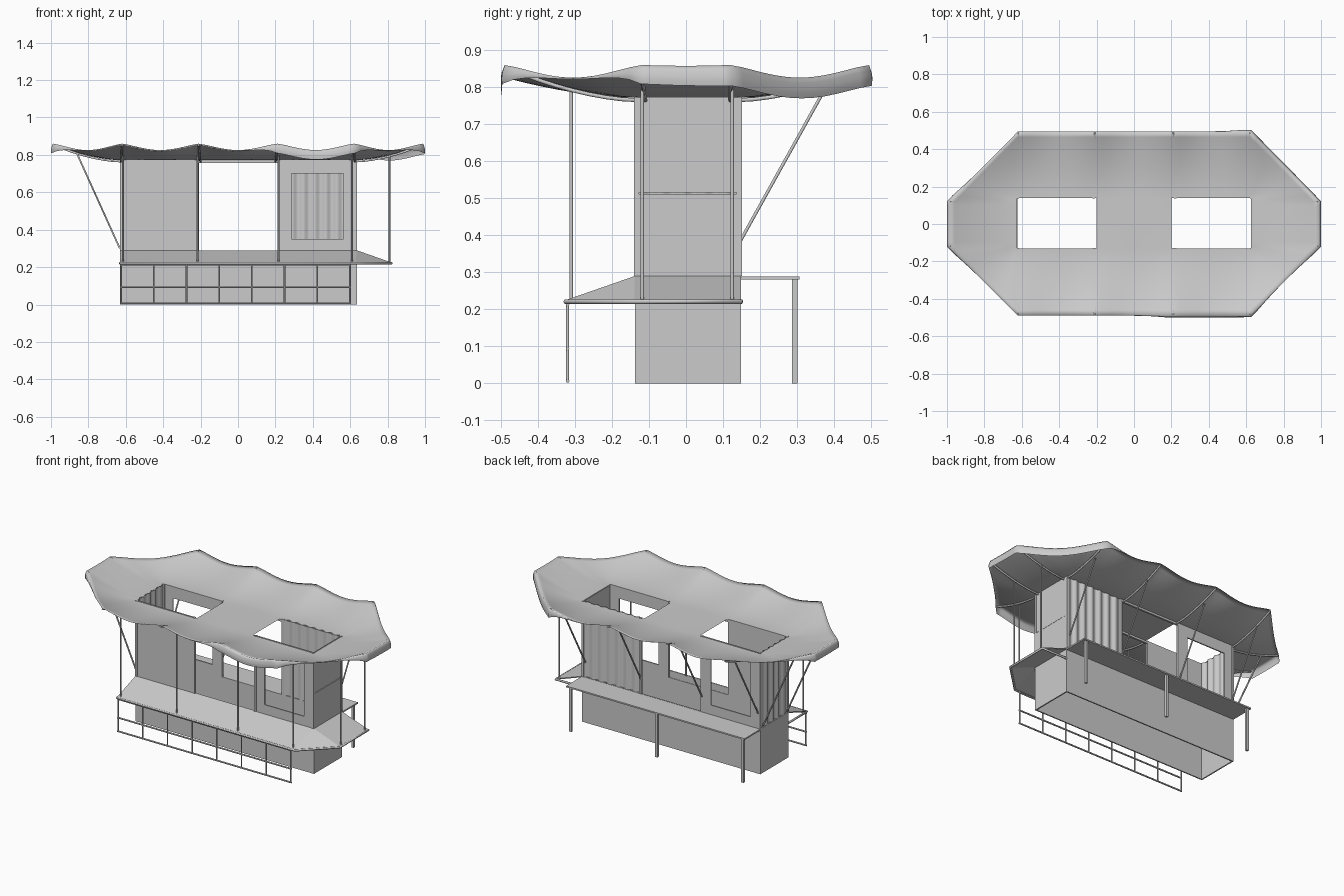
import bpy, bmesh, math
from mathutils import Vector

if "Cube" in bpy.data.objects:
    bpy.data.objects.remove(bpy.data.objects["Cube"])


def make(name, verts, faces, smooth=False):
    me = bpy.data.meshes.new(name)
    me.from_pydata([tuple(v) for v in verts], [], faces)
    bm = bmesh.new()
    bm.from_mesh(me)
    bmesh.ops.remove_doubles(bm, verts=bm.verts, dist=1e-5)
    if smooth:
        for f in bm.faces:
            f.smooth = True
    bm.to_mesh(me)
    bm.free()
    ob = bpy.data.objects.new(name, me)
    bpy.context.collection.objects.link(ob)
    return ob


def box(name, x0, x1, y0, y1, z0, z1):
    v = [(x, y, z) for x in (x0, x1) for y in (y0, y1) for z in (z0, z1)]
    f = [(0, 1, 3, 2), (4, 6, 7, 5), (0, 4, 5, 1), (2, 3, 7, 6), (0, 2, 6, 4), (1, 5, 7, 3)]
    return make(name, v, f)


def tube(name, pts, r=0.005):
    cu = bpy.data.curves.new(name, 'CURVE')
    cu.dimensions = '3D'
    cu.bevel_depth = r
    cu.bevel_resolution = 1
    cu.use_fill_caps = True
    sp = cu.splines.new('POLY')
    sp.points.add(len(pts) - 1)
    for p, c in zip(sp.points, pts):
        p.co = (*c, 1)
    ob = bpy.data.objects.new(name, cu)
    bpy.context.collection.objects.link(ob)
    return ob


X0, X1, Y0, Y1 = -0.63, 0.635, -0.138, 0.148
T = 0.008
WZ0, WZ1 = 0.29, 0.775

# hollow base, open above and below
box("base_front", X0, X1, Y0, Y0 + T, 0, 0.29)
box("base_back", X0, X1, Y1 - T, Y1, 0, 0.29)
box("base_left", X0, X0 + T, Y0 + T, Y1 - T, 0, 0.29)
box("base_right", X1 - T, X1, Y0 + T, Y1 - T, 0, 0.29)


# booth walls: solid, framed window, corrugated
def window_wall(name, x0, x1, y0, y1):
    a, b = x0 + 0.07, x1 - 0.07
    box(name + "_sill", x0, x1, y0, y1, WZ0, 0.35)
    box(name + "_head", x0, x1, y0, y1, 0.70, WZ1)
    box(name + "_jamb_a", x0, a, y0, y1, 0.35, 0.70)
    box(name + "_jamb_b", b, x1, y0, y1, 0.35, 0.70)


def corrugated(name, a, b, waves):
    a, b = Vector(a), Vector(b)
    n = waves * 8
    d = (b - a).normalized()
    nor = Vector((d.y, -d.x, 0)) * 0.006
    verts, faces = [], []
    for i in range(n + 1):
        p = a.lerp(b, i / n) + nor * math.sin(2 * math.pi * waves * i / n)
        verts += [(p.x, p.y, WZ0), (p.x, p.y, WZ1)]
    for i in range(n):
        faces.append((2 * i, 2 * i + 2, 2 * i + 3, 2 * i + 1))
    make(name, verts, faces, True)


box("left_booth_front_wall", X0, -0.21, Y0, Y0 + T, WZ0, WZ1)
window_wall("left_booth_back_wall", X0, -0.21, Y1 - T, Y1)
window_wall("right_booth_front_wall", 0.215, X1, Y0, Y0 + T)
corrugated("right_booth_back_wall", (X1, Y1 - 0.006, 0), (0.215, Y1 - 0.006, 0), 7)
corrugated("left_end_wall", (X0 + 0.006, Y1, 0), (X0 + 0.006, Y0, 0), 5)
box("right_end_wall_lower", X1 - T, X1, Y0, Y1, WZ0, 0.512)
box("right_end_wall_upper", X1 - T, X1 - 0.002, Y0, Y1, 0.515, WZ1)

# booth corner posts and gap beams
for x in (X0 + 0.007, -0.215, 0.22, X1 - 0.007):
    for y in (Y0 + 0.004, Y1 - 0.004):
        box("wall_post", x - 0.007, x + 0.007, y - 0.007, y + 0.007, WZ0, WZ1)
for y in (Y0 + 0.004, Y1 - 0.004):
    box("gap_beam", -0.21, 0.215, y - 0.006, y + 0.006, 0.757, 0.77)

# sloped counter wrapping the front and the right end
top = [(X0, Y0, 0.29), (X1, Y0, 0.29), (X1, Y1, 0.29),
       (0.82, Y1, 0.225), (0.82, -0.14, 0.225), (0.63, -0.325, 0.225), (X0, -0.325, 0.225)]
shelf = make("sloped_counter", top, [(0, 6, 5, 1), (1, 5, 4), (1, 4, 3, 2)])
m = shelf.modifiers.new("thickness", 'SOLIDIFY')
m.thickness = 0.006
tube("counter_rim", [(x, y, 0.221) for x, y, z in (top[2], top[3], top[4], top[5], top[6], top[0])], 0.007)

# flat back counter with three legs
box("back_counter", X0, X1, Y1, 0.307, 0.28, 0.289)
for x in (-0.61, 0, 0.61):
    box("back_counter_leg", x - 0.008, x + 0.008, 0.287, 0.301, 0, 0.28)

# front railing
for z in (0.006, 0.093, 0.212):
    tube("rail_bar", [(X0, -0.32, z), (0.603, -0.32, z)])
for i in range(8):
    x = X0 + 0.005 + i * 0.1748
    tube("rail_post", [(x, -0.32, 0.004), (x, -0.32, 0.222)], 0.0045)

# roof: scalloped fabric ring around the booths, with hanging edge flaps
outer = [(-0.62, -0.49), (-0.21, -0.49), (0.21, -0.49), (0.62, -0.49), (0.99, -0.12), (0.99, 0.12),
         (0.62, 0.495), (0.21, 0.495), (-0.21, 0.495), (-0.62, 0.495), (-0.99, 0.12), (-0.99, -0.12)]
inner = [(-0.625, -0.13), (-0.2, -0.13), (0.2, -0.13), (0.625, -0.13), (0.625, -0.11), (0.625, 0.12),
         (0.625, 0.14), (0.2, 0.14), (-0.2, 0.14), (-0.625, 0.14), (-0.625, 0.12), (-0.625, -0.11)]
flap = [0, 0, 0.05, 0.05, 0.05, 0.055, 0.055, 0, 0, 0, 0.05, 0.05]
N, M, L = 12, 12, 4


def roof_z(t, sag):
    return 0.772 + 0.088 * t ** 1.7 - sag * t * t * 0.6 - sag * 0.4 * t


verts, faces = [], []
for k in range(12):
    j = (k + 1) % 12
    oa, ob_, ia, ib = (Vector(p) for p in (outer[k], outer[j], inner[k], inner[j]))
    depth = 0.002 if k in (4, 10) else 0.034
    pw = 1 if k in (2, 4, 5, 10) else 5
    start = len(verts)
    rows = M + L + 1
    for i in range(N + 1):
        s = i / N
        o, n = oa.lerp(ob_, s), ia.lerp(ib, s)
        sag = depth * math.sin(math.pi * s) ** 1.3 if 0 < i < N else 0
        for r in range(M + 1):
            t = r / M
            p = n.lerp(o, t)
            verts.append((p.x, p.y, roof_z(t, sag)))
        d = flap[k] * (1 - s) ** pw + flap[j] * s ** pw
        out = Vector((o.x * 0.5, o.y)).normalized()
        for r in range(1, L + 1):
            u = r / L
            p = o + out * 0.010 * math.sin(u * 2.2) * min(1, d / 0.03)
            verts.append((p.x, p.y, roof_z(1, sag) - d * u - 0.001 * u))
    for i in range(N):
        for r in range(rows - 1):
            a = start + i * rows + r
            faces.append((a, a + 1, a + rows + 1, a + rows))
b = len(verts)
for i in range(N + 1):
    verts += [(-0.2 + 0.4 * i / N, y, 0.772) for y in (-0.13, 0.14)]
for i in range(N):
    faces.append((b + 2 * i, b + 2 * i + 2, b + 2 * i + 3, b + 2 * i + 1))
make("fabric_roof", verts, faces, True)

# roof ribs under the fabric
for o, n in zip(outer, inner):
    pts = []
    for r in range(9):
        t = r / 8
        p = Vector(n).lerp(Vector(o), t * 0.99)
        pts.append((p.x, p.y, roof_z(t, 0) - 0.007))
    tube("roof_rib", pts, 0.006)

# front and right poles, back and left braces
for x in (-0.615, -0.217, 0.217, 0.61):
    tube("front_pole", [(x, -0.31, 0.225), (x, -0.31, 0.795)])
    tube("back_brace", [(x, 0.147, 0.385), (x, 0.378, 0.80)])
for y in (-0.118, 0.125):
    tube("right_pole", [(0.81, y, 0.225), (0.81, y, 0.795)])
    tube("left_brace", [(-0.632, y, 0.30), (-0.86, y, 0.805)])
